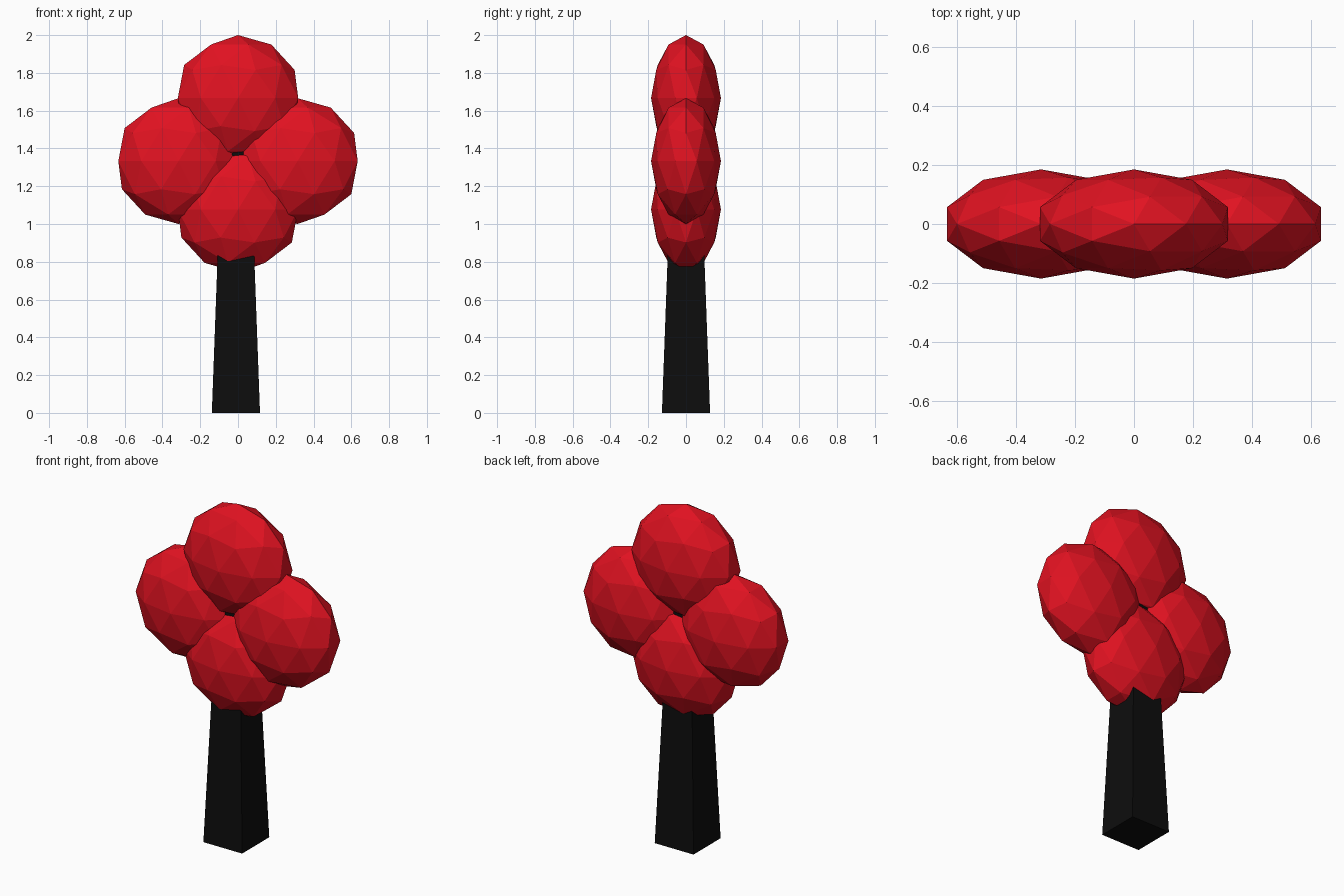
import bpy, math

if "Cube" in bpy.data.objects:
    bpy.data.objects.remove(bpy.data.objects["Cube"])

def material(name, rgb):
    m = bpy.data.materials.new(name)
    m.diffuse_color = (*rgb, 1)
    m.use_nodes = True
    m.node_tree.nodes["Principled BSDF"].inputs["Base Color"].default_value = m.diffuse_color
    return m

red = material("red_leaves", (0.75, 0.006, 0.015))
black = material("black_bark", (0.004, 0.004, 0.004))

# Square tapered trunk, running up into the foliage
H, R0, R1 = 1.4, 0.1275, 0.076
bpy.ops.mesh.primitive_cone_add(vertices=4, radius1=R0 * math.sqrt(2), radius2=R1 * math.sqrt(2),
                                depth=H, location=(0, 0, H / 2))
trunk = bpy.context.object
trunk.name = "trunk"
# Turn the square so its sides face the axes
for v in trunk.data.vertices:
    x, y, z = v.co
    c = math.sqrt(0.5)
    v.co = ((x - y) * c, (x + y) * c, z)
trunk.location.x = -0.011
trunk.data.materials.append(black)

# Four flattened low-poly foliage clumps
def clump(name, x, z):
    bpy.ops.mesh.primitive_ico_sphere_add(subdivisions=2, radius=1, location=(x, 0, z))
    o = bpy.context.object
    o.name = name
    o.scale = (0.335, 0.185, 0.333)
    o.data.materials.append(red)

clump("foliage_top", 0, 1.667)
clump("foliage_left", -0.315, 1.333)
clump("foliage_right", 0.315, 1.333)
clump("foliage_bottom", 0, 1.077)
